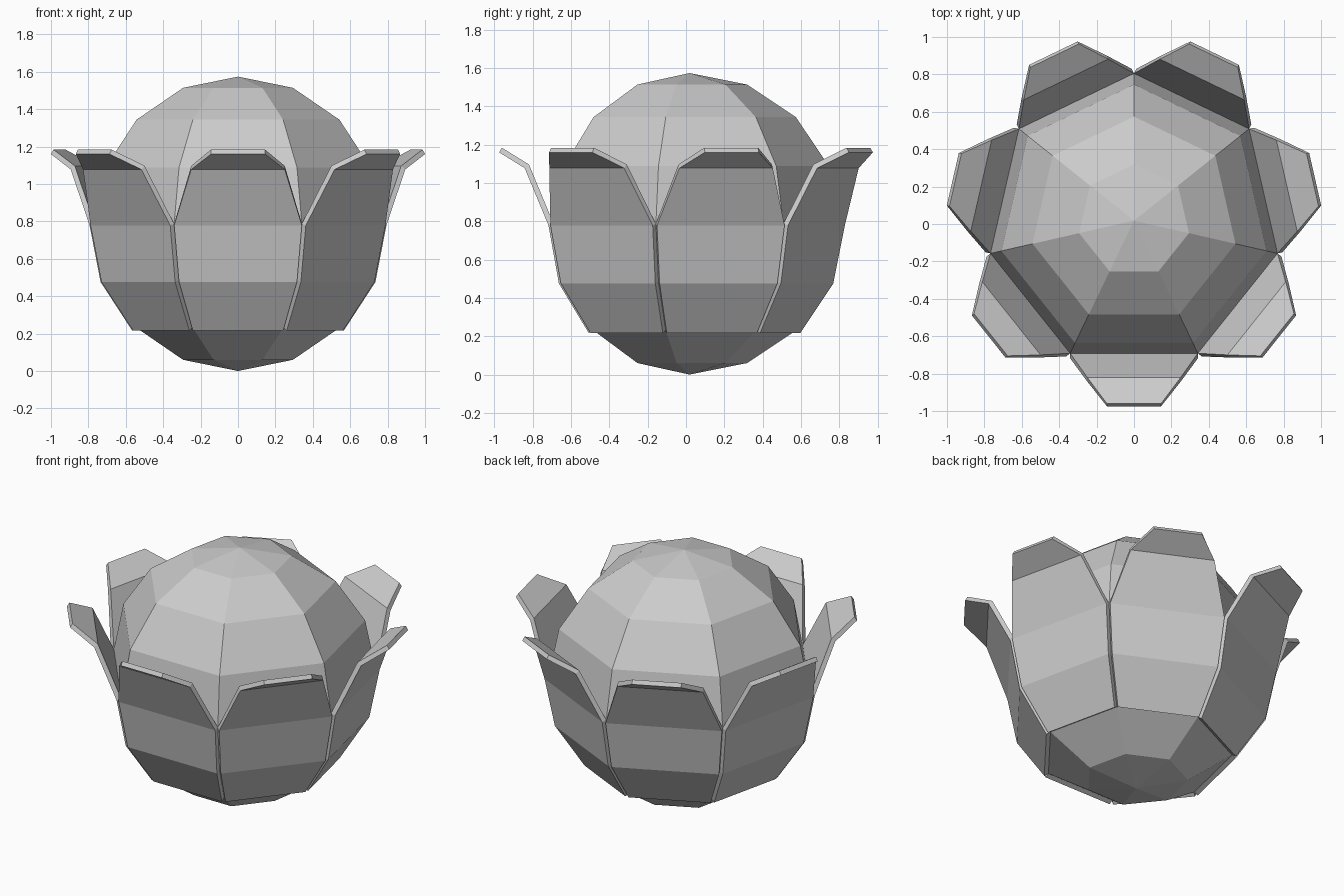
import bpy, bmesh, math
from mathutils import Vector, Matrix

if "Cube" in bpy.data.objects:
    bpy.data.objects.remove(bpy.data.objects["Cube"])

N = 7            # sides of the ball and number of petals
R = 0.787        # ball radius
CY = 0.018       # small shift so the whole model is centred
THICK = 0.028    # petal thickness


def make_object(name, bm):
    bmesh.ops.recalc_face_normals(bm, faces=bm.faces)
    mesh = bpy.data.meshes.new(name)
    bm.to_mesh(mesh)
    bm.free()
    obj = bpy.data.objects.new(name, mesh)
    bpy.context.collection.objects.link(obj)
    return obj


# Faceted ball, one corner pointing to the back
bm = bmesh.new()
bmesh.ops.create_uvsphere(bm, u_segments=N, v_segments=8, radius=R)
first = max(bm.verts, key=lambda v: v.co.xy.length)
turn = math.pi / 2 - math.atan2(first.co.y, first.co.x)
bmesh.ops.rotate(bm, verts=bm.verts, matrix=Matrix.Rotation(turn, 3, 'Z'))
bmesh.ops.translate(bm, verts=bm.verts, vec=(0, CY, R))
make_object("bulb", bm)

# Petal inner profile: (distance from axis, height, half width)
profile = []
for k in (-2, -1, 0):
    a = k * math.pi / 8
    r = R * math.cos(a)
    profile.append((r * math.cos(math.pi / N), R + R * math.sin(a),
                    r * math.sin(math.pi / N)))
profile += [(0.838, 1.097, 0.25), (0.979, 1.184, 0.144)]


def outward(i):
    """Mitred outward offset of the profile at point i."""
    normals = []
    for j in (i - 1, i):
        if 0 <= j < len(profile) - 1:
            (r0, z0, _), (r1, z1, _) = profile[j], profile[j + 1]
            normals.append(Vector((z1 - z0, r0 - r1)).normalized())
    m = sum(normals, Vector((0, 0))).normalized()
    return m * THICK / m.dot(normals[0])


def make_petal(index):
    bm = bmesh.new()
    rows = []
    for i, (r, z, w) in enumerate(profile):
        d = outward(i)
        rows.append([bm.verts.new(c) for c in (
            (-w, -r, z), (w, -r, z),
            (w, -r - d.x, z + d.y), (-w, -r - d.x, z + d.y))])
    for a, b in zip(rows, rows[1:]):
        for k in range(4):
            n = (k + 1) % 4
            bm.faces.new((a[k], a[n], b[n], b[k]))
    bm.faces.new(rows[0])
    bm.faces.new(rows[-1])
    rot = Matrix.Rotation(index * 2 * math.pi / N, 4, 'Z')
    bm.transform(Matrix.Translation((0, CY, 0)) @ rot)
    make_object(f"petal_{index + 1}", bm)


# Ring of seven petals, the first facing the front
for p in range(N):
    make_petal(p)
